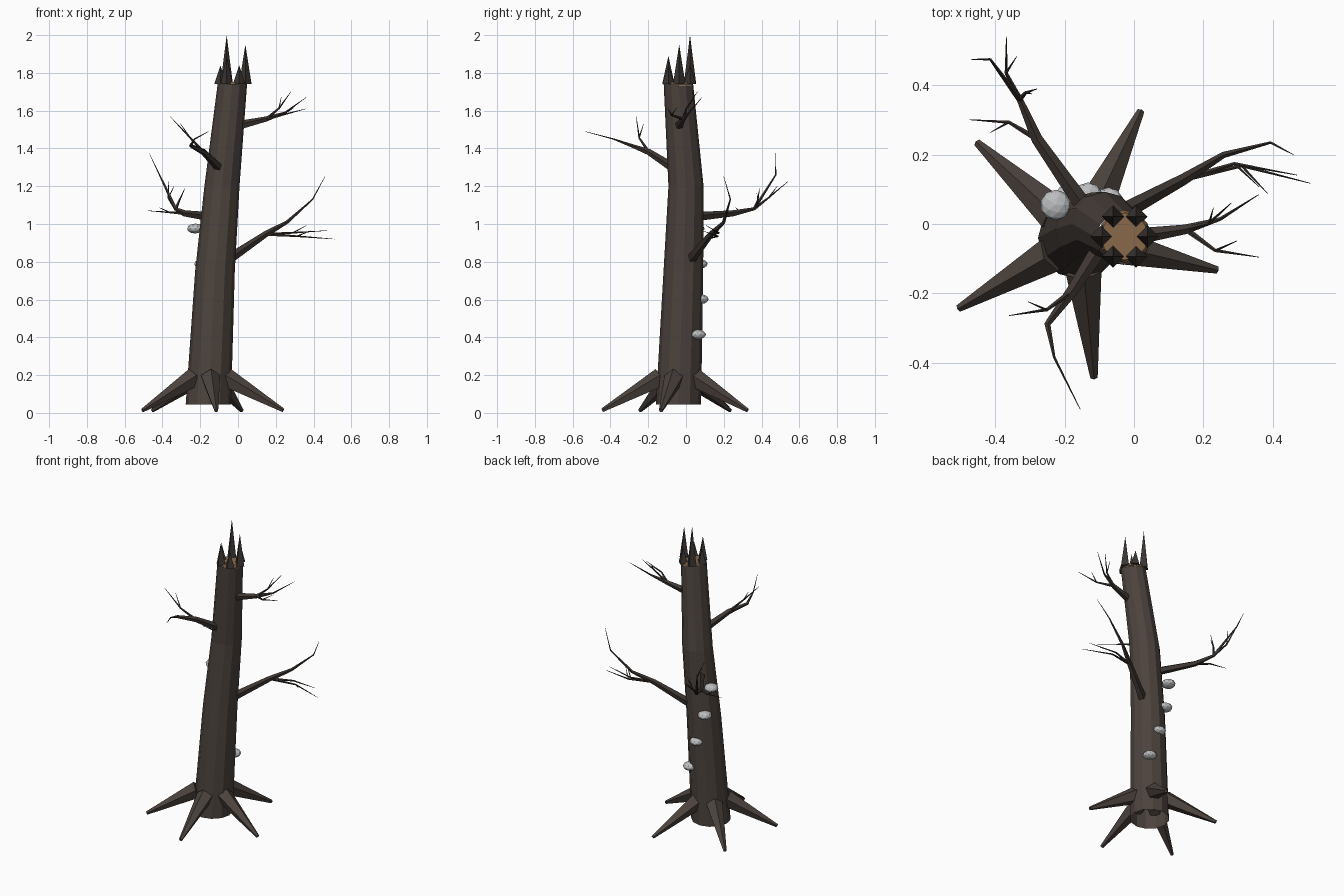
import bpy, bmesh, math
from mathutils import Vector, Matrix

if "Cube" in bpy.data.objects:
    bpy.data.objects.remove(bpy.data.objects["Cube"])


def material(name, rgb):
    m = bpy.data.materials.new(name)
    m.diffuse_color = (*rgb, 1)
    m.use_nodes = True
    m.node_tree.nodes["Principled BSDF"].inputs["Base Color"].default_value = m.diffuse_color
    return m


BARK = material("bark", (0.073, 0.056, 0.047))
DARK = material("dark bark", (0.048, 0.037, 0.031))
SPLINTER = material("splinter", (0.042, 0.035, 0.031))
WOOD = material("bare wood", (0.25, 0.14, 0.068))
FUNGUS = material("fungus", (0.50, 0.51, 0.52))


def finish(bm, name, mat):
    bmesh.ops.recalc_face_normals(bm, faces=bm.faces)
    mesh = bpy.data.meshes.new(name)
    bm.to_mesh(mesh)
    bm.free()
    mesh.materials.append(mat)
    ob = bpy.data.objects.new(name, mesh)
    bpy.context.collection.objects.link(ob)
    return ob


def polar(deg, length, z=0.0):
    a = math.radians(deg)
    return Vector((length * math.cos(a), length * math.sin(a), z))


def tube(bm, pts, radii, sides, flat=False, caps=True):
    """Tapered tube through the points; flat keeps every ring horizontal."""
    pts = [Vector(p) for p in pts]
    rings = []
    for i, (p, r) in enumerate(zip(pts, radii)):
        d = pts[min(i + 1, len(pts) - 1)] - pts[max(i - 1, 0)]
        if flat:
            u, v = Vector((1, 0, 0)), Vector((0, 1, 0))
        else:
            u = d.cross(Vector((0, 0, 1))).normalized()
            v = u.cross(d).normalized()
        ring = []
        for k in range(sides):
            a = 2 * math.pi * k / sides + math.pi / 2
            ring.append(bm.verts.new(p + r * (math.cos(a) * u + math.sin(a) * v)))
        rings.append(ring)
    for a, b in zip(rings, rings[1:]):
        for k in range(sides):
            j = (k + 1) % sides
            bm.faces.new((a[k], a[j], b[j], b[k]))
    if caps:
        bm.faces.new(rings[0][::-1])
        bm.faces.new(rings[-1])


# Leaning hollow trunk, open at the foot
bm = bmesh.new()
tube(bm, [(-0.157, -0.04, 0.045), (-0.122, -0.014, 0.75),
          (-0.085, 0.0, 1.2), (-0.03, -0.04, 1.74)],
     [0.12, 0.105, 0.093, 0.078], 12, flat=True, caps=False)
finish(bm, "trunk", BARK)

# Bare wood on the broken top
TOP = Vector((-0.027, -0.036, 1.74))
bm = bmesh.new()
tube(bm, [TOP - Vector((0, 0, 0.01)), TOP + Vector((0, 0, 0.012))], [0.076, 0.068], 12, flat=True)
finish(bm, "broken_top", WOOD)

# Ring of splinters around the break
bm = bmesh.new()
for i, h in enumerate((0.21, 0.1, 0.26, 0.1, 0.15, 0.1)):
    bmesh.ops.create_cone(bm, cap_ends=True, segments=4, radius1=0.033, radius2=0, depth=h,
                          matrix=Matrix.Translation(TOP + polar(60 * i, 0.066, h / 2)))
finish(bm, "splinters", SPLINTER)

# Five evenly spread roots
bm = bmesh.new()
foot = Vector((-0.155, -0.04, 0))
for i in range(5):
    deg = 64.5 + 72.8 * i if i < 3 else 64.5 + 71.2 * i - 2.5
    tube(bm, [foot + polar(deg, 0.095, 0.185), foot + polar(deg, 0.405, 0.013)],
         [0.054, 0.011], 5)
finish(bm, "roots", BARK)


def branch(name, limb, twigs):
    """Tapered limb with kinked, forked twigs: (limb joint, heading, length, rise, bend side)."""
    bm = bmesh.new()
    n = len(limb) - 1
    tube(bm, limb, [0.026 * (1 - i / n) ** 1.6 + 0.001 for i in range(n + 1)], 5)
    for joint, heading, length, rise, side in twigs:
        start = Vector(limb[joint])
        mid = start + polar(heading, length * 0.45, rise * 0.4) + polar(heading + 90 * side, length * 0.12)
        end = start + polar(heading, length, rise)
        tube(bm, [start, mid, end], [0.009, 0.005, 0.001], 5)
        fork = mid + polar(heading - 45 * side, length * 0.3, length * 0.1 + rise * 0.3)
        tube(bm, [mid, fork], [0.004, 0.001], 5)
    finish(bm, name, DARK)


branch("lower_right_branch",
       [(-0.04, 0.03, 0.82), (0.145, 0.13, 0.945), (0.26, 0.2, 1.01),
        (0.395, 0.235, 1.13), (0.46, 0.2, 1.25)],
       [(1, -2, 0.365, -0.025, 1), (1, 2, 0.325, 0.02, 1)])
branch("upper_right_branch",
       [(-0.02, -0.04, 1.515), (0.15, -0.015, 1.555), (0.25, 0.015, 1.59), (0.36, 0.085, 1.67)],
       [(1, -21, 0.225, 0.055, -1), (1, 30, 0.15, 0.145, -1)])
branch("front_left_branch",
       [(-0.08, -0.04, 1.28), (-0.18, -0.195, 1.38), (-0.25, -0.29, 1.415),
        (-0.23, -0.385, 1.45), (-0.155, -0.535, 1.49)],
       [(1, 201, 0.193, 0.19, 1)])
branch("back_left_branch",
       [(-0.13, 0.03, 1.035), (-0.28, 0.245, 1.055), (-0.33, 0.36, 1.08),
        (-0.415, 0.475, 1.26), (-0.47, 0.475, 1.375)],
       [(1, 164, 0.203, 0.015, -1), (2, 102, 0.184, 0.145, 1), (2, 31, 0.058, 0.11, 1)])

# Shelf fungi spiralling up the back of the trunk
for i, (deg, out) in enumerate(((51, 0.118), (90, 0.096), (131, 0.107), (156, 0.135))):
    core = Vector((-0.148 + 0.015 * i, -0.03 + 0.01 * i, 0.415 + 0.187 * i))
    bm = bmesh.new()
    bmesh.ops.create_icosphere(bm, subdivisions=2, radius=0.044,
                               matrix=Matrix.Translation(core + polar(deg, out)) @ Matrix.Diagonal((1, 1, 0.6, 1)))
    finish(bm, f"shelf_fungus_{i + 1}", FUNGUS)
